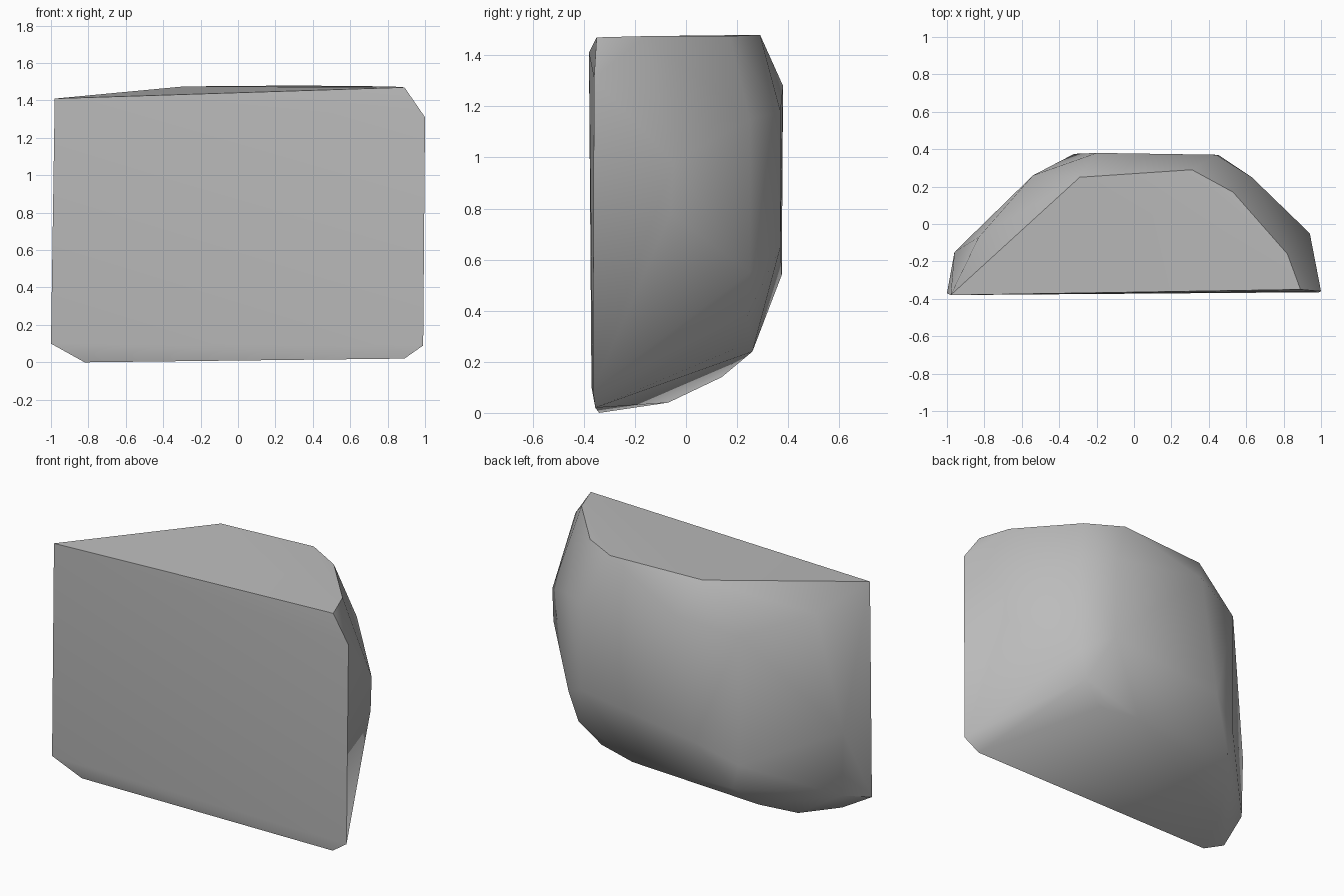
import bpy
import bmesh
from math import radians

# Remove the default object if present
default_object = bpy.data.objects.get("Cube")
if default_object:
    bpy.data.objects.remove(default_object, do_unlink=True)


def flat_material(name, colour):
    """Single plain colour, the same in viewport and render."""
    material = bpy.data.materials.new(name)
    material.use_nodes = True
    material.diffuse_color = colour
    shader = material.node_tree.nodes["Principled BSDF"]
    shader.inputs["Base Color"].default_value = colour
    shader.inputs["Roughness"].default_value = 0.8
    return material


def convex_stone(name, corner_groups, material, sharp_angle):
    """Wrap a convex skin around the corners and shade it smooth by angle."""
    mesh = bpy.data.meshes.new(name)
    stone = bpy.data.objects.new(name, mesh)
    bpy.context.collection.objects.link(stone)

    bm = bmesh.new()
    for group in corner_groups:
        for corner in group:
            bm.verts.new(corner)
    hull = bmesh.ops.convex_hull(bm, input=bm.verts[:])
    # Corners swallowed by the skin are dropped
    loose = [v for v in bm.verts if not v.link_faces]
    bmesh.ops.delete(bm, geom=loose, context="VERTS")
    bmesh.ops.recalc_face_normals(bm, faces=bm.faces[:])
    bm.to_mesh(mesh)
    bm.free()

    mesh.materials.append(material)
    bpy.ops.object.select_all(action="DESELECT")
    stone.select_set(True)
    bpy.context.view_layer.objects.active = stone
    bpy.ops.object.shade_smooth_by_angle(angle=sharp_angle)
    return stone


# Flat front, with chipped lower corners and one chipped upper corner
front_face = [
    (-0.98, -0.38, 1.41), (0.89, -0.35, 1.47), (1, -0.36, 1.31),
    (0.99, -0.365, 0.09), (-1, -0.37, 0.1),
]

# Nearly level top
top_face = [
    (-0.29, 0.25, 1.475), (0.31, 0.29, 1.48),
    (0.53, 0.17, 1.475), (0.82, -0.16, 1.475),
]

# Broad upright back
back_face = [
    (-0.2, 0.38, 1.28), (0.44, 0.37, 1.18),
    (-0.32, 0.375, 0.54), (0.45, 0.37, 0.65),
]

# Slanted flanks between back and front
right_flank = [
    (-0.83, -0.07, 1.29), (-0.54, 0.26, 1.2), (-0.54, 0.26, 0.41),
    (-0.96, -0.15, 0.57), (-0.95, -0.15, 0.18),
]
left_flank = [
    (0.94, -0.05, 0.98), (0.94, -0.06, 0.78), (0.78, -0.17, 0.175),
    (0.63, 0.25, 1.15), (0.62, 0.25, 0.55), (0.56, 0.24, 0.38),
]

# Rounded underside rising towards the back
underside = [
    (-0.82, -0.34, 0), (0.89, -0.355, 0.02), (-0.71, -0.07, 0.04),
    (0.59, -0.16, 0.1), (-0.59, 0.14, 0.14), (-0.5, 0.26, 0.26),
    (0.18, 0.26, 0.24), (0.43, 0.2, 0.255),
]

stone_grey = flat_material("stone grey", (0.5, 0.5, 0.5, 1))
convex_stone(
    "stone_block",
    [front_face, top_face, back_face, right_flank, left_flank, underside],
    stone_grey,
    radians(45),
)
